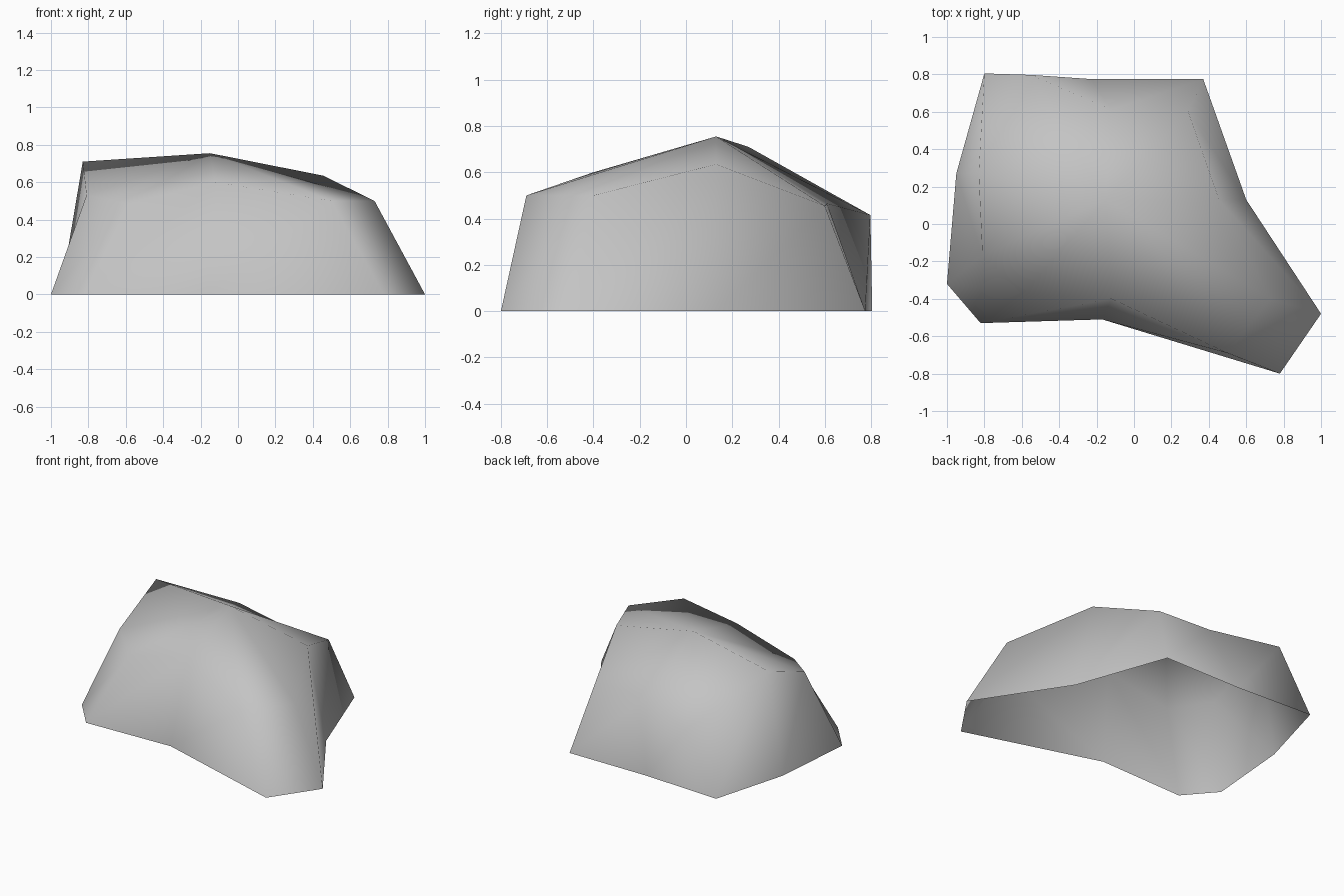
import bpy
import bmesh

cube = bpy.data.objects.get("Cube")
if cube:
    bpy.data.objects.remove(cube, do_unlink=True)

# Stone material
stone = bpy.data.materials.new("stone_grey")
stone.use_nodes = True
colour = (0.55, 0.55, 0.55, 1.0)
stone.diffuse_color = colour
stone.node_tree.nodes["Principled BSDF"].inputs["Base Color"].default_value = colour

# Ground outline and shoulder outline, counter-clockwise from the front left corner
ground = [(0.78, -0.80), (1.0, -0.48), (0.60, 0.13), (0.37, 0.775), (-0.23, 0.775),
          (-0.80, 0.805), (-0.95, 0.27), (-1.0, -0.32), (-0.82, -0.53), (-0.17, -0.51)]
shoulder = [(0.50, -0.69, 0.50), (0.73, -0.40, 0.50), (0.455, 0.13, 0.635),
            (0.29, 0.60, 0.455), (-0.12, 0.61, 0.465), (-0.55, 0.797, 0.415),
            (-0.83, 0.27, 0.71), (-0.81, -0.17, 0.53), (-0.59, -0.37, 0.485),
            (-0.12, -0.40, 0.60)]
peak = (-0.15, 0.13, 0.755)

# Rock shell: walls between the outlines, a fan up to the peak, open underneath
bm = bmesh.new()
low = [bm.verts.new((x, y, 0)) for x, y in ground]
high = [bm.verts.new(p) for p in shoulder]
top = bm.verts.new(peak)
count = len(low)
for i in range(count):
    j = (i + 1) % count
    bm.faces.new((low[i], low[j], high[j], high[i]))
    bm.faces.new((high[i], high[j], top))
for face in bm.faces:
    face.smooth = True

mesh = bpy.data.meshes.new("rock")
bm.to_mesh(mesh)
bm.free()
mesh.materials.append(stone)
rock = bpy.data.objects.new("rock", mesh)
bpy.context.collection.objects.link(rock)
